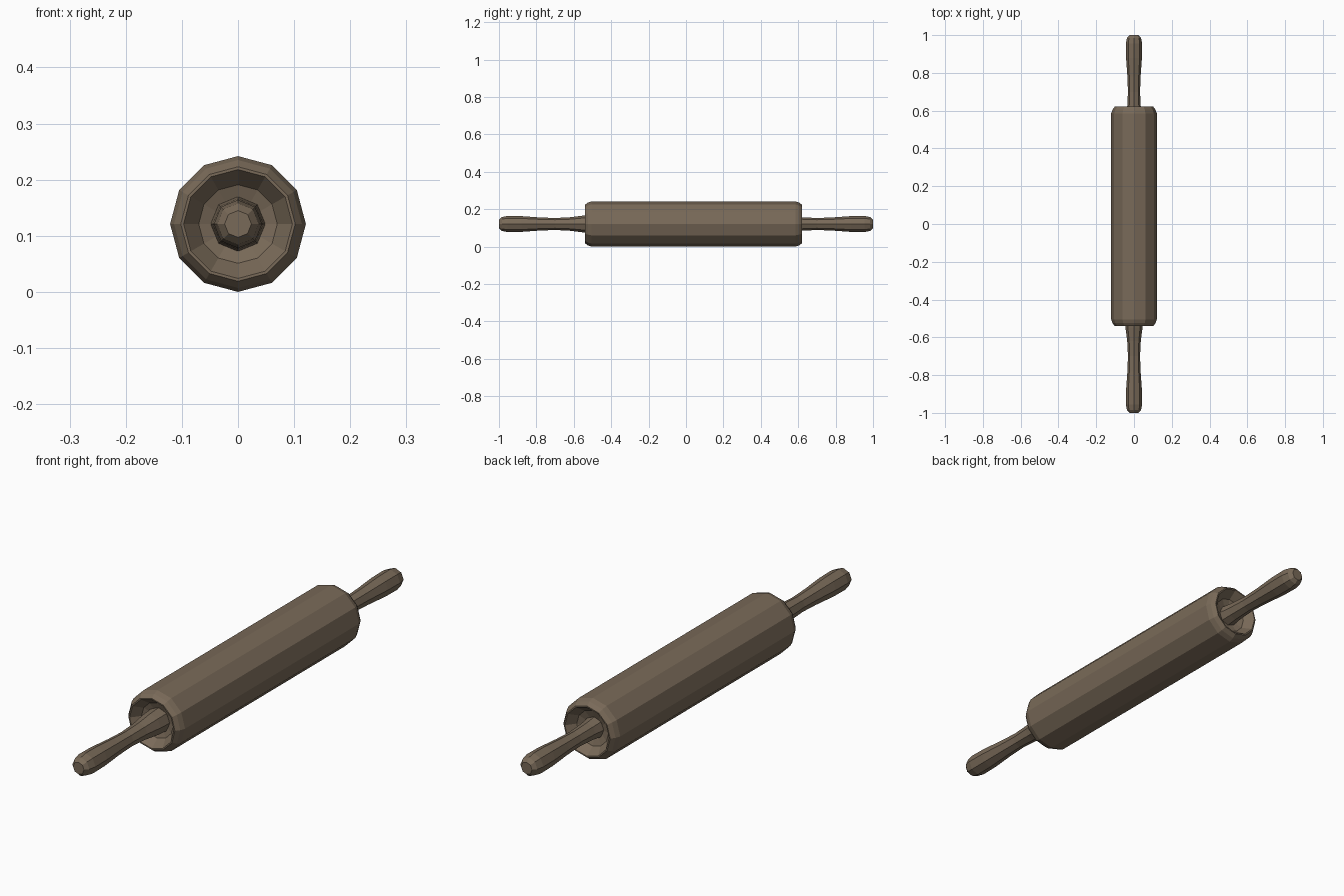
import bpy, bmesh
from math import cos, sin, tau

cube = bpy.data.objects.get("Cube")
if cube:
    bpy.data.objects.remove(cube, do_unlink=True)

AXIS_Z = 0.121

wood = bpy.data.materials.new("brown_wood")
wood.use_nodes = True
colour = (0.19, 0.143, 0.098, 1)
wood.diffuse_color = colour
wood.node_tree.nodes["Principled BSDF"].inputs["Base Color"].default_value = colour


def lathe(name, profile, sides):
    """Turn (y, radius) points around the long axis and cap both ends."""
    bm = bmesh.new()
    rings = [[bm.verts.new((r * cos(tau * i / sides), y, AXIS_Z + r * sin(tau * i / sides)))
              for i in range(sides)] for y, r in profile]
    for a, b in zip(rings, rings[1:]):
        for i in range(sides):
            j = (i + 1) % sides
            bm.faces.new((a[i], a[j], b[j], b[i]))
    bm.faces.new(rings[0])
    bm.faces.new(rings[-1])
    bmesh.ops.recalc_face_normals(bm, faces=bm.faces)
    mesh = bpy.data.meshes.new(name)
    bm.to_mesh(mesh)
    bm.free()
    mesh.materials.append(wood)
    obj = bpy.data.objects.new(name, mesh)
    bpy.context.collection.objects.link(obj)


# Roller: bevelled rims and dished ends, sitting slightly towards the back
half_roller = [(0.535, 0.04), (0.545, 0.07), (0.581, 0.097), (0.581, 0.102), (0.565, 0.114), (0.545, 0.121)]
shift = 0.04
roller = [(shift - y, r) for y, r in half_roller]
roller += [(shift + y, r) for y, r in reversed(half_roller)]
lathe("roller", roller, 12)

# Handles: rounded tip, slim waist, flared root inside the roller
handle = [(1.0, 0.024), (0.985, 0.037), (0.955, 0.043), (0.88, 0.042), (0.78, 0.035),
          (0.70, 0.032), (0.62, 0.036), (0.55, 0.045), (0.48, 0.05)]
lathe("front_handle", [(-y, r) for y, r in handle], 8)
lathe("back_handle", handle, 8)
